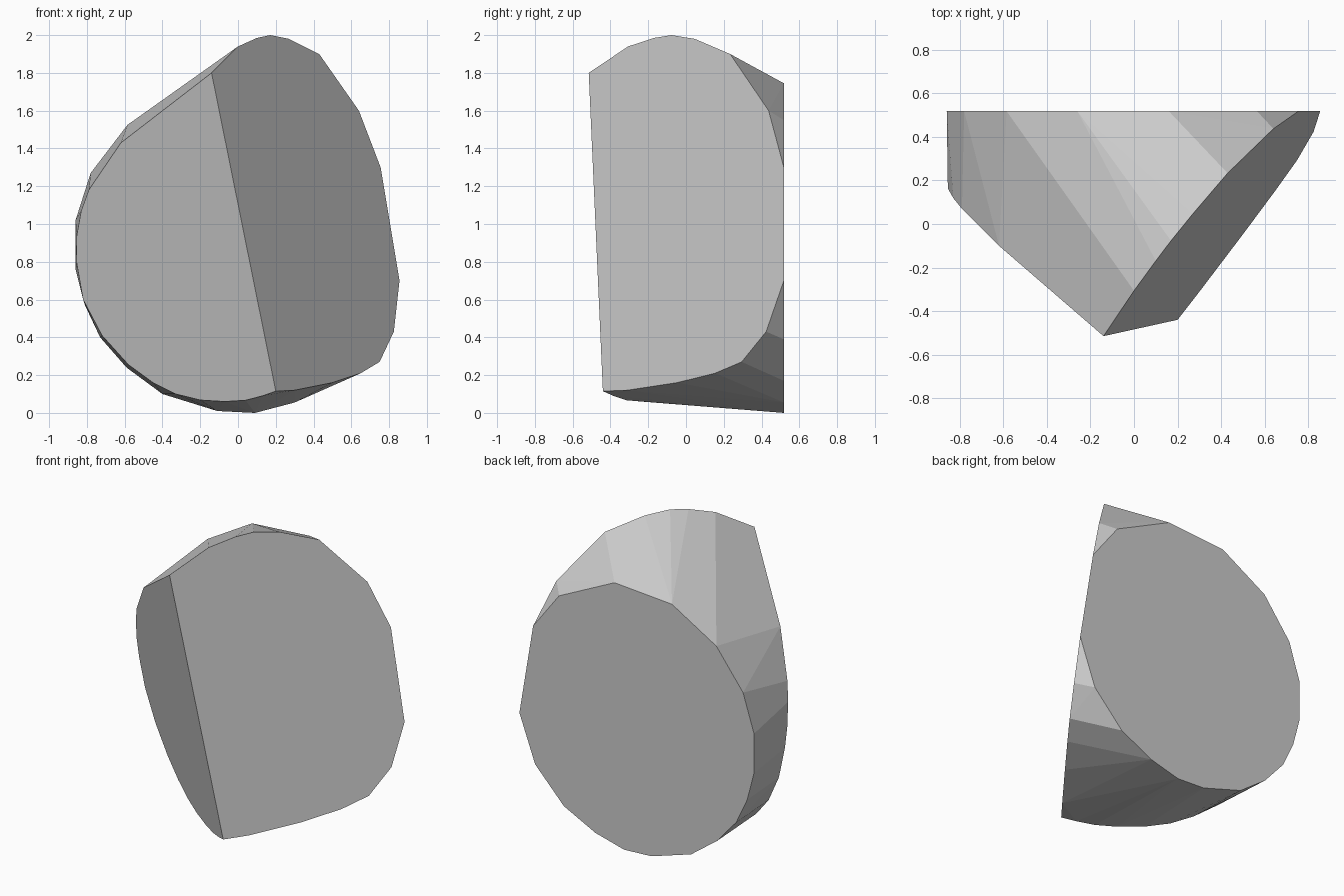
import bpy, bmesh, math

# Outlines of the three big flat cuts, as (x, z) seen from the front
back = [(-0.86, 1.02), (-0.78, 1.27), (-0.585, 1.525), (-0.26, 1.715), (0.16, 1.745),
        (0.565, 1.55), (0.75, 1.30), (0.855, 0.70), (0.74, 0.39), (0.53, 0.17),
        (0.30, 0.055), (0.09, 0.0), (-0.11, 0.01), (-0.40, 0.10), (-0.59, 0.24),
        (-0.73, 0.40), (-0.81, 0.57), (-0.86, 0.76)]
right = [(-0.14, 1.80), (0.0, 1.94), (0.10, 1.985), (0.17, 2.0), (0.27, 1.98),
         (0.43, 1.90), (0.64, 1.60), (0.755, 1.30), (0.855, 0.70), (0.825, 0.43),
         (0.75, 0.27), (0.65, 0.21), (0.50, 0.16), (0.30, 0.12), (0.20, 0.115)]
left = [(-0.62, 1.43), (-0.73, 1.27), (-0.79, 1.18), (-0.83, 1.07), (-0.855, 0.93),
        (-0.855, 0.80), (-0.82, 0.60), (-0.72, 0.41), (-0.58, 0.255), (-0.45, 0.16),
        (-0.33, 0.10), (-0.20, 0.068), (-0.07, 0.06), (0.04, 0.067), (0.13, 0.09)]

# Each cut is a plane giving y from x and z
cuts = [(back, lambda x, z: 0.518),
        (right, lambda x, z: min(0.518, -0.7196 + 1.2755 * x + 0.2129 * z)),
        (left, lambda x, z: -0.2735 - 0.718 * x - 0.19 * z)]

# Stone body: convex skin over the three cuts
bm = bmesh.new()
for outline, plane in cuts:
    for x, z in outline:
        bm.verts.new((x, plane(x, z), z))
bmesh.ops.remove_doubles(bm, verts=bm.verts, dist=0.004)
bmesh.ops.convex_hull(bm, input=bm.verts)
bmesh.ops.delete(bm, geom=[v for v in bm.verts if not v.link_faces], context='VERTS')
bmesh.ops.dissolve_limit(bm, angle_limit=math.radians(1.5), verts=bm.verts, edges=bm.edges)
bmesh.ops.recalc_face_normals(bm, faces=bm.faces)

mesh = bpy.data.meshes.new("cut_stone")
bm.to_mesh(mesh)
bm.free()
stone = bpy.data.objects.new("cut_stone", mesh)
bpy.context.collection.objects.link(stone)

# Plain grey
grey = bpy.data.materials.new("stone grey")
grey.diffuse_color = (0.6, 0.6, 0.6, 1)
mesh.materials.append(grey)
